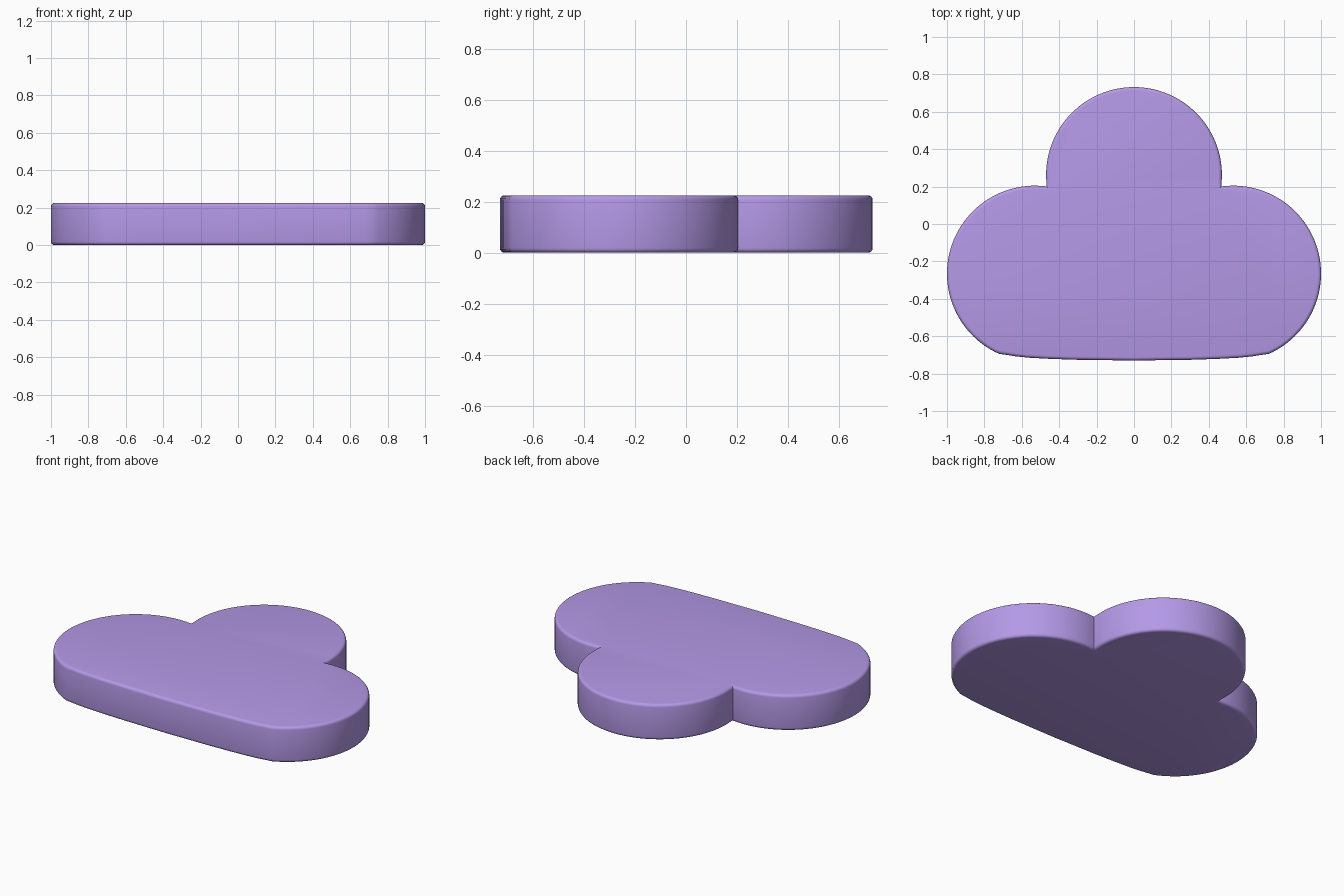
import bpy, bmesh
from math import sin, cos, radians

if "Cube" in bpy.data.objects:
    bpy.data.objects.remove(bpy.data.objects["Cube"])

HEIGHT, RIM, R = 0.225, 0.018, 0.47


def arc(cx, cy, start, end, steps):
    """Points along a circular lobe, angles in degrees."""
    angles = [radians(start + (end - start) * i / steps) for i in range(steps + 1)]
    return [(cx + R * cos(a), cy + R * sin(a)) for a in angles]


# Outline: right lobe, half of the top lobe (mirrored), softly bowed base
right_lobe = arc(0.53, -0.265, -66, 97.6, 48)
top_half = arc(0, 0.262, -7.5, 90, 30)[1:]
base_half = [(0.3, -0.726), (0.45, -0.721), (0.56, -0.715), (0.63, -0.708), (0.68, -0.70)]
half = base_half + right_lobe + top_half
outline = [(0, -0.73)] + half + [(-x, y) for x, y in reversed(half[:-1])]

# Slab extruded from the outline
bm = bmesh.new()
bottom = bm.faces.new([bm.verts.new((x, y, 0)) for x, y in outline])
res = bmesh.ops.extrude_face_region(bm, geom=[bottom], use_keep_orig=True)
top_verts = [g for g in res["geom"] if isinstance(g, bmesh.types.BMVert)]
bmesh.ops.translate(bm, verts=top_verts, vec=(0, 0, HEIGHT))
bmesh.ops.recalc_face_normals(bm, faces=bm.faces)

# Rounded top and bottom rims, notches stay crisp
rims = [e for e in bm.edges if abs(e.verts[0].co.z - e.verts[1].co.z) < 1e-5]
bmesh.ops.bevel(bm, geom=rims, offset=RIM, offset_type='OFFSET', segments=4,
                profile=0.5, affect='EDGES', clamp_overlap=False)
bmesh.ops.recalc_face_normals(bm, faces=bm.faces)

mesh = bpy.data.meshes.new("cloud_slab")
bm.to_mesh(mesh)
bm.free()
cloud = bpy.data.objects.new("cloud_slab", mesh)
bpy.context.collection.objects.link(cloud)

# Purple material
mat = bpy.data.materials.new("purple")
mat.diffuse_color = (0.46, 0.32, 0.80, 1)
mat.use_nodes = True
mat.node_tree.nodes["Principled BSDF"].inputs["Base Color"].default_value = mat.diffuse_color
mesh.materials.append(mat)

# Smooth shading with sharp notches
bpy.context.view_layer.objects.active = cloud
cloud.select_set(True)
bpy.ops.object.shade_smooth_by_angle(angle=radians(35))
